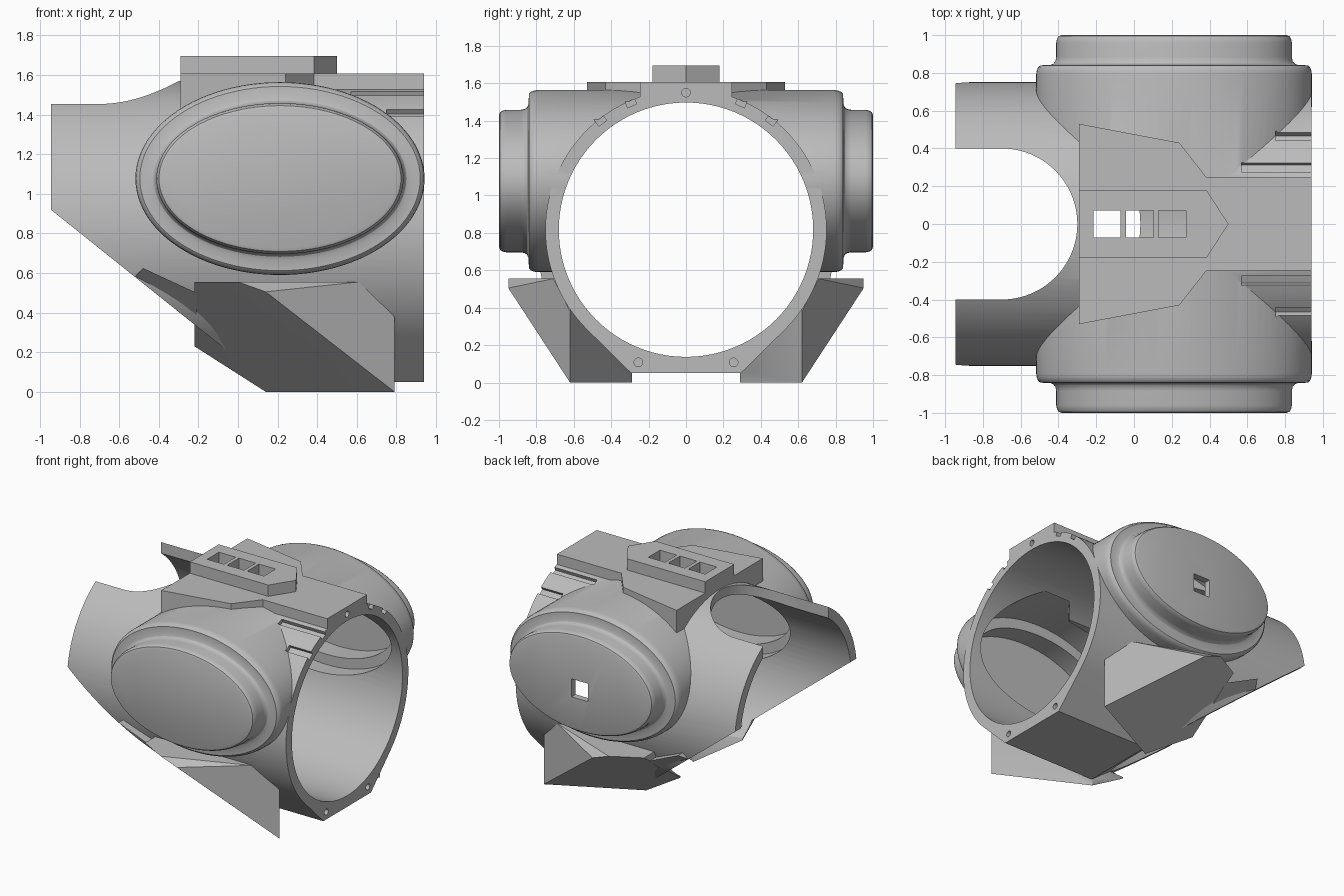
import bpy, bmesh, math
from mathutils import Vector

if "Cube" in bpy.data.objects:
    bpy.data.objects.remove(bpy.data.objects["Cube"], do_unlink=True)

grey = bpy.data.materials.new("plain grey")
grey.use_nodes = True
GREY = (0.5, 0.5, 0.5, 1)
grey.diffuse_color = GREY
grey.node_tree.nodes["Principled BSDF"].inputs["Base Color"].default_value = GREY

AXIS_Z = 0.817      # height of the tube's axis
BORE, OUTER = 0.68, 0.752
POD_X, POD_Z = 0.212, 1.077


def finish(name, bm):
    bmesh.ops.recalc_face_normals(bm, faces=bm.faces)
    mesh = bpy.data.meshes.new(name)
    bm.to_mesh(mesh)
    bm.free()
    mesh.materials.append(grey)
    ob = bpy.data.objects.new(name, mesh)
    bpy.context.collection.objects.link(ob)
    return ob


def loft(name, rings):
    """Skin a stack of equal-length rings and cap both ends."""
    bm = bmesh.new()
    loops = [[bm.verts.new(p) for p in ring] for ring in rings]
    n = len(loops[0])
    for a, b in zip(loops, loops[1:]):
        for i in range(n):
            j = (i + 1) % n
            bm.faces.new((a[i], a[j], b[j], b[i]))
    bm.faces.new(loops[0])
    bm.faces.new(loops[-1])
    return finish(name, bm)


def prism(name, axis, outline, lo, hi):
    """Extrude a 2D outline along an axis."""
    place = {"x": lambda a, b, t: (t, a, b),
             "y": lambda a, b, t: (a, t, b),
             "z": lambda a, b, t: (a, b, t)}[axis]
    return loft(name, [[place(a, b, t) for a, b in outline] for t in (lo, hi)])


def hull(name, points):
    bm = bmesh.new()
    for p in points:
        bm.verts.new(p)
    bmesh.ops.convex_hull(bm, input=bm.verts)
    loose = [v for v in bm.verts if not v.link_faces]
    bmesh.ops.delete(bm, geom=loose, context="VERTS")
    bmesh.ops.dissolve_limit(bm, angle_limit=0.06, verts=bm.verts, edges=bm.edges)
    return finish(name, bm)


def arc(ca, cb, ra, rb, start=0, end=360, n=96):
    full = end - start == 360
    steps = n if full else n + 1
    return [(ca + ra * math.cos(math.radians(start + (end - start) * i / n)),
             cb + rb * math.sin(math.radians(start + (end - start) * i / n)))
            for i in range(steps)]


def rect(a0, a1, b0, b1):
    return [(a0, b0), (a1, b0), (a1, b1), (a0, b1)]


def boolean(ob, tool, operation="DIFFERENCE"):
    mod = ob.modifiers.new("cut", "BOOLEAN")
    mod.operation, mod.solver, mod.object = operation, "EXACT", tool
    bpy.context.view_layer.objects.active = ob
    bpy.ops.object.modifier_apply(modifier=mod.name)


# Main tube: round on top, flat-bottomed with tangent flanks
section = arc(0, AXIS_Z, OUTER, OUTER, -45, 225) + [(-0.293, 0.05), (0.293, 0.05)]
body = prism("body_tube", "x", section, -0.945, 0.94)

# Side pods: stepped oval drums given as (inset, distance from centre)
POD_PROFILE = [(0, 0.1), (0, 0.79), (0.003, 0.812), (0.01, 0.83), (0.022, 0.84),
               (0.075, 0.842), (0.092, 0.849), (0.102, 0.862), (0.106, 0.885),
               (0.106, 0.96), (0.11, 0.98), (0.119, 0.994), (0.135, 1.0)]
cutters = []
for side in (-1, 1):
    rings = [[(x, side * y, z) for x, z in arc(POD_X, POD_Z, 0.73 - d, 0.487 - d)]
             for d, y in POD_PROFILE]
    pod = loft("pod", rings)
    boolean(body, pod, "UNION")
    bpy.data.objects.remove(pod, do_unlink=True)

# Top plate and the arrow-shaped housing on it
plate_half = [(-0.29, 0.53), (0.24, 0.43), (0.385, 0.245), (0.94, 0.245)]
plate = prism("top_plate", "z", plate_half + [(x, -y) for x, y in reversed(plate_half)],
              1.36, 1.607)
housing = prism("top_housing", "z",
                [(-0.29, 0.178), (0.385, 0.178), (0.5, 0), (0.385, -0.178), (-0.29, -0.178)],
                1.6, 1.695)

# Blade-like feet whose sloping underside carries on into a small lug
FOOT = [(0.79, 0.62, 0), (0.79, 0.62, 0.38), (0.14, 0.29, 0), (0.14, 0.29, 0.06),
        (0.14, 0.95, 0.505), (0, 0.95, 0.555), (0.61, 0.71, 0.555), (0.61, 0.6, 0.555),
        (-0.22, 0.83, 0.555), (-0.22, 0.38, 0.23), (-0.22, 0.5, 0.555)]
LUG = [(-0.48, 0.785, 0.625), (-0.52, 0.71, 0.58), (-0.21, 0.76, 0.5), (-0.21, 0.55, 0.335),
       (-0.48, 0.69, 0.625), (-0.52, 0.69, 0.585), (-0.21, 0.65, 0.5), (-0.21, 0.54, 0.345)]
lower = []
for side, label in ((-1, "right"), (1, "left")):
    for part, pts in (("foot", FOOT), ("lug", LUG)):
        lower.append(hull(f"{label}_{part}", [(x, side * y, z) for x, y, z in pts]))


def cut(targets, tool):
    for ob in targets:
        boolean(ob, tool)
    tool.hide_render = True
    cutters.append(tool)


# Bore through everything around the tube
cut([body, plate], prism("bore", "x", arc(0, AXIS_Z, BORE, BORE), -1.2, 1.2))
cut(lower, prism("foot_bore", "x", arc(0, AXIS_Z, BORE + 0.01, BORE + 0.01), -1.2, 1.2))

# Rounded slot and slanted trim at the open end
cut([body], prism("slot", "z", arc(-0.7, 0, 0.4, 0.4, -90, 90, 48)
                  + [(-1.2, 0.4), (-1.2, -0.4)], -0.2, 2))
cut([body], prism("slant", "y", [(-1.2, 1.124), (0.3, -0.076), (-1.2, -0.076)], -0.9, 0.9))

# Stepped hollows inside the pods, with a square opening in the rear one
for side in (-1, 1):
    for inset, depth in ((0.07, 0.79), (0.15, 0.95)):
        cut([body], prism("pod_cavity", "y",
                          arc(POD_X, POD_Z, 0.73 - inset, 0.487 - inset),
                          side * 0.3, side * depth))
cut([body], prism("square_opening", "y", rect(0.145, 0.285, 0.96, 1.1), 0.85, 1.2))

# Three windows down through the housing
for x in (-0.143, 0.03, 0.202):
    cut([body, plate, housing],
        prism("window", "z", rect(x - 0.072, x + 0.072, -0.072, 0.072), 1.2, 1.9))

# Screw holes in the end ring
for y, z in ((-0.255, 0.108), (0.255, 0.108), (0, 1.55)):
    cut([body, plate], prism("screw_hole", "x", arc(y, z, 0.023, 0.023, n=20), 0.82, 1.1))

# Grooves along the shoulders
for side in (-1, 1):
    for angle, start in ((23.5, 0.57), (38, 0.75)):
        t = math.radians(angle)
        radial = Vector((side * math.sin(t), math.cos(t)))
        along = Vector((radial.y, -radial.x))
        corners = [Vector((0, AXIS_Z)) + radial * r + along * w
                   for w, r in rect(-0.026, 0.026, 0.722, 0.8)]
        cut([body], prism("groove", "x", [tuple(c) for c in corners], start, 1.1))

for tool in cutters:
    bpy.data.objects.remove(tool, do_unlink=True)

# Smooth the curved surfaces and keep the edges crisp
bpy.ops.object.select_all(action="DESELECT")
for ob in [body, plate, housing] + lower:
    ob.select_set(True)
bpy.context.view_layer.objects.active = body
bpy.ops.object.shade_smooth_by_angle(angle=math.radians(30))
